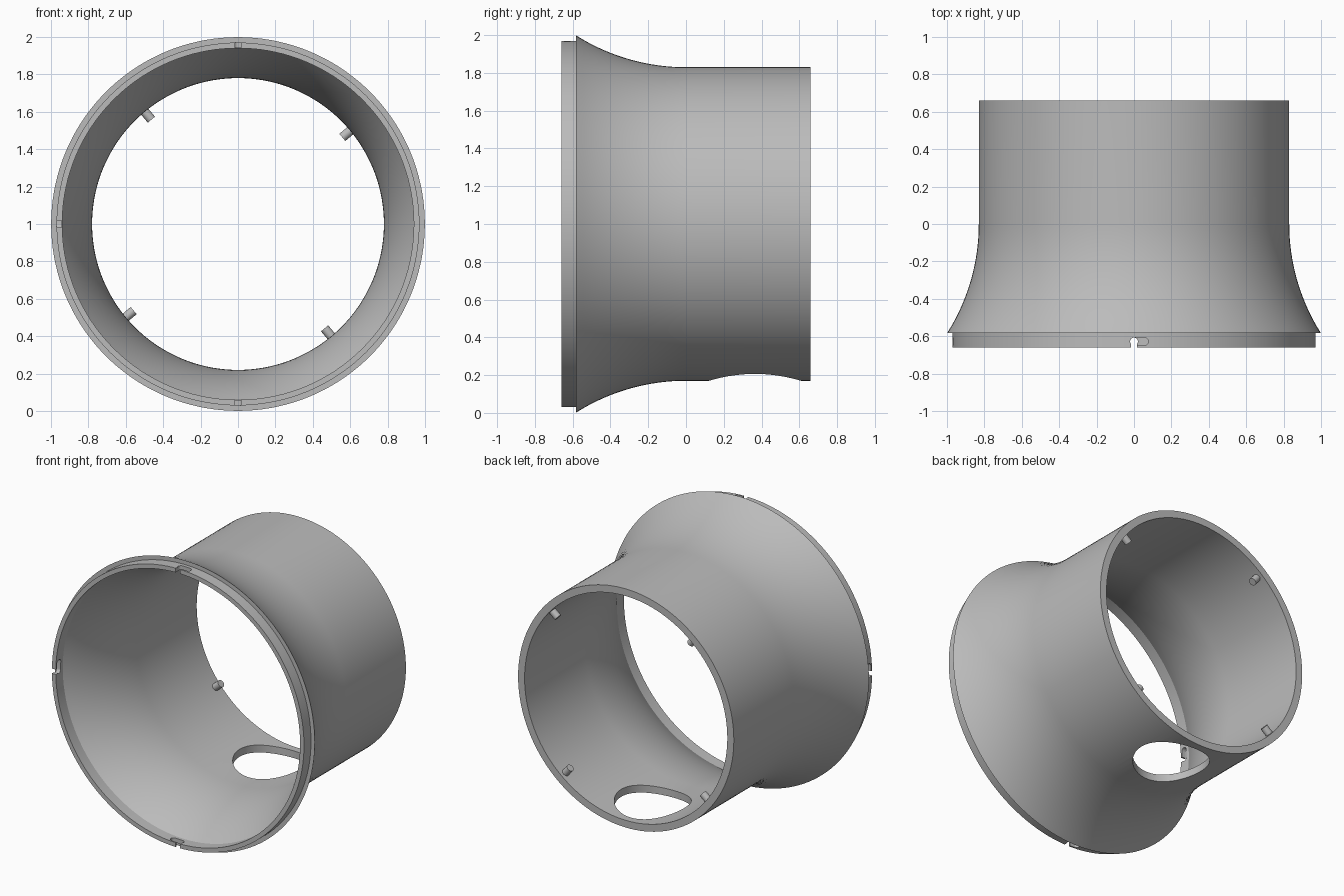
import bpy, bmesh
from math import sin, cos, pi, radians, sqrt
from mathutils import Matrix, Vector

cube = bpy.data.objects.get("Cube")
if cube:
    bpy.data.objects.remove(cube, do_unlink=True)

grey = bpy.data.materials.new("plain grey")
grey.use_nodes = True
colour = (0.5, 0.5, 0.5, 1)
grey.diffuse_color = colour
grey.node_tree.nodes["Principled BSDF"].inputs["Base Color"].default_value = colour

CENTRE = Matrix.Translation((0, 0, 1))
BACK, FRONT, LIP = 0.66, -0.66, -0.583
SEGMENTS = 144


def finish(bm, name):
    bmesh.ops.recalc_face_normals(bm, faces=bm.faces)
    mesh = bpy.data.meshes.new(name)
    bm.to_mesh(mesh)
    bm.free()
    mesh.materials.append(grey)
    obj = bpy.data.objects.new(name, mesh)
    bpy.context.collection.objects.link(obj)
    return obj


def activate(obj):
    bpy.ops.object.select_all(action='DESELECT')
    obj.select_set(True)
    bpy.context.view_layer.objects.active = obj


def cut(target, cutter):
    activate(target)
    mod = target.modifiers.new("cut", 'BOOLEAN')
    mod.operation = 'DIFFERENCE'
    mod.solver = 'EXACT'
    mod.object = cutter
    bpy.ops.object.modifier_apply(modifier=mod.name)
    bpy.data.objects.remove(cutter, do_unlink=True)


def flare(radius, bend, steps=16):
    """Arc from the lip to the straight tube, as (radius, y)."""
    ys = [LIP * (1 - i / steps) for i in range(steps + 1)]
    return [(radius + bend - sqrt(bend ** 2 - y ** 2), y) for y in ys]


def cylinder(name, radius, depth, matrix, sides):
    bm = bmesh.new()
    bmesh.ops.create_cone(bm, cap_ends=True, segments=sides, radius1=radius,
                          radius2=radius, depth=depth, matrix=matrix)
    return finish(bm, name)


# Flared tube: closed wall profile turned round the y axis
profile = [(0.94, FRONT), (0.97, FRONT), (0.97, LIP)]
profile += flare(0.83, 1.09) + [(0.83, BACK), (0.78, BACK)]
profile += flare(0.78, 1.14)[::-1]
bm = bmesh.new()
rings = []
for i in range(SEGMENTS):
    a = 2 * pi * i / SEGMENTS
    rings.append([bm.verts.new((r * sin(a), y, 1 + r * cos(a))) for r, y in profile])
for i, ring in enumerate(rings):
    after = rings[(i + 1) % SEGMENTS]
    for j in range(len(profile)):
        k = (j + 1) % len(profile)
        bm.faces.new((ring[j], ring[k], after[k], after[j]))
tube = finish(bm, "flared_tube")

# Round opening through the underside
cut(tube, cylinder("opening_cutter", 0.243, 0.7,
                   Matrix.Translation((0, 0.365, 0.2)), 64))


# Hooked locking slots through the front rim
def slot_cutter(angle):
    half, r, y0, reach = 0.017, 0.021, -0.628, 0.055
    outline = [(-half, -0.7), (half, -0.7), (half, y0 - r)]
    outline += [(reach + r * cos(t), y0 + r * sin(t))
                for t in (radians(d) for d in range(-90, 91, 15))]
    outline += [(r * cos(t), y0 + r * sin(t))
                for t in (radians(d) for d in range(90, 217, 14))]
    bm = bmesh.new()
    face = bm.faces.new([bm.verts.new((x, y, 0.85)) for x, y in outline])
    extruded = bmesh.ops.extrude_face_region(bm, geom=[face])["geom"]
    bmesh.ops.translate(bm, vec=(0, 0, 0.25),
                        verts=[v for v in extruded if isinstance(v, bmesh.types.BMVert)])
    bm.transform(CENTRE @ Matrix.Rotation(angle, 4, 'Y'))
    return finish(bm, "slot_cutter")


for i in range(4):
    cut(tube, slot_cutter(i * pi / 2))

activate(tube)
bpy.ops.object.shade_smooth_by_angle(angle=radians(25))

# Short pins pointing inward near the back edge
for i in range(4):
    turn = Matrix.Rotation(radians(50.3) + i * pi / 2, 4, 'Y')
    place = CENTRE @ turn @ Matrix.Translation((0, 0.61, 0.76))
    pin = cylinder(f"inner_pin_{i + 1}", 0.025, 0.07, place, 24)
    activate(pin)
    bpy.ops.object.shade_smooth_by_angle(angle=radians(30))
